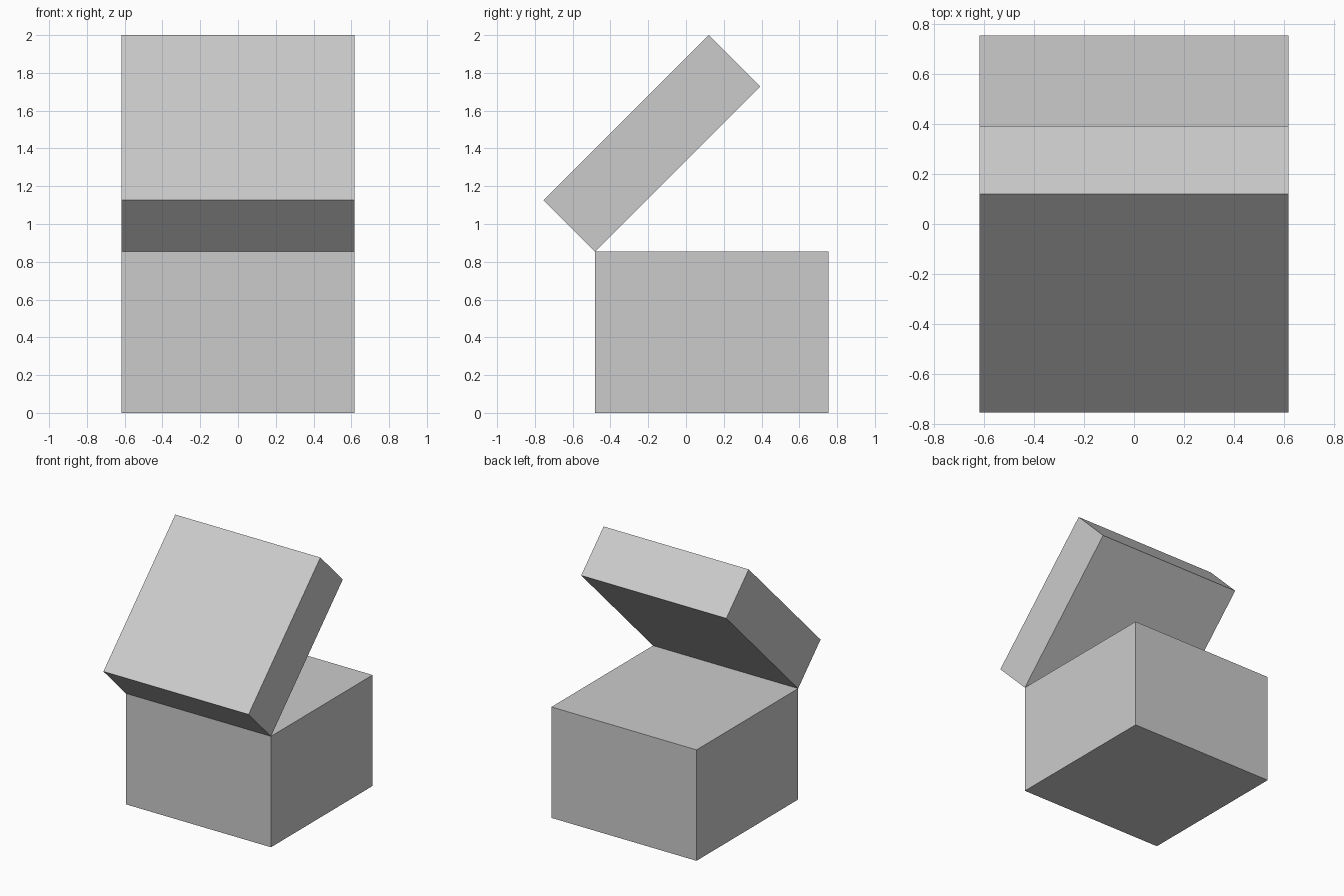
import bpy
from math import radians
from mathutils import Matrix, Vector

if "Cube" in bpy.data.objects:
    bpy.data.objects.remove(bpy.data.objects["Cube"])

SIDE = 1.236        # square footprint of box and lid
BASE_H = 0.854
LID_H = 0.386
HINGE = Vector((0, -0.4815, BASE_H))   # front top edge of the base


def block(name, height, origin, tilt=0):
    """Square block whose origin lies on the middle of its lower front edge."""
    bpy.ops.mesh.primitive_cube_add(size=1)
    ob = bpy.context.object
    ob.name = ob.data.name = name
    ob.data.transform(Matrix.Translation((0, SIDE / 2, height / 2))
                      @ Matrix.Diagonal((SIDE, SIDE, height, 1)))
    ob.location = origin
    ob.rotation_euler.x = radians(tilt)
    return ob


# Closed lower box
base = block("box_base", BASE_H, (0, HINGE.y, 0))

# Thick lid, swung open about the hinge edge
lid = block("box_lid", LID_H, HINGE, tilt=45)
